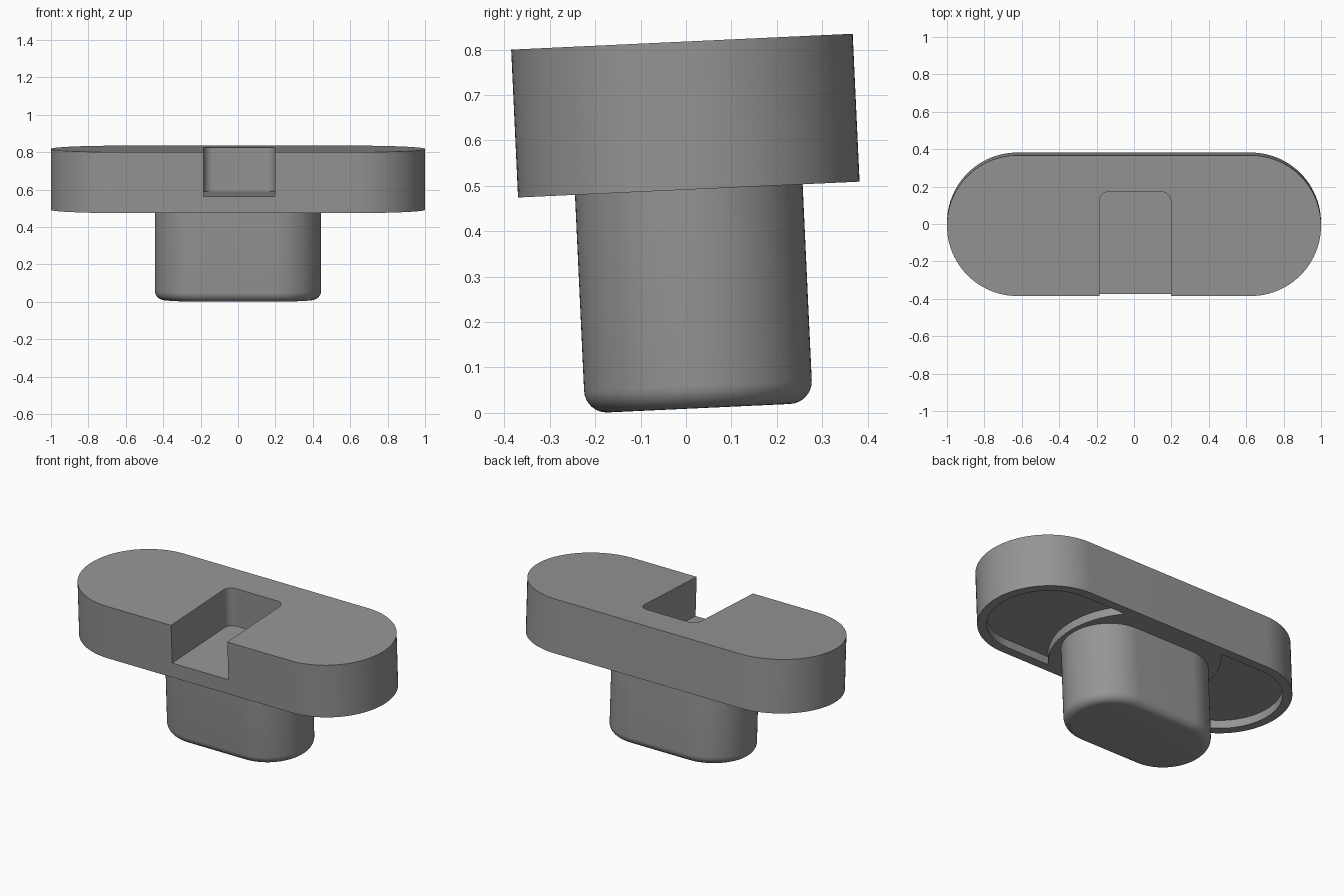
import bpy, bmesh, math
from mathutils import Matrix

if "Cube" in bpy.data.objects:
    bpy.data.objects.remove(bpy.data.objects["Cube"])

TILT = Matrix.Rotation(math.radians(2.66), 4, 'X')   # whole model leans slightly
CY = 0.029                                           # shared centre line before tilting

grey = bpy.data.materials.new("grey plastic")
grey.diffuse_color = (0.3, 0.3, 0.3, 1)
grey.use_nodes = True
grey.node_tree.nodes["Principled BSDF"].inputs["Base Color"].default_value = grey.diffuse_color


def rounded(hx, hy, r, cx=0.0, cy=CY, seg=24):
    """Rounded rectangle outline; a stadium when r equals hy, a circle when r equals both."""
    pts = []
    for k, (sx, sy) in enumerate([(1, 1), (-1, 1), (-1, -1), (1, -1)]):
        for i in range(seg + 1):
            a = math.pi / 2 * (k + i / seg)
            pts.append((cx + sx * (hx - r) + r * math.cos(a),
                        cy + sy * (hy - r) + r * math.sin(a)))
    return pts


def loft(name, rings):
    """Solid through a stack of (outline, height) rings, capped at both ends."""
    bm = bmesh.new()
    loops = [[bm.verts.new((x, y, z)) for x, y in pts] for pts, z in rings]
    for a, b in zip(loops, loops[1:]):
        n = len(a)
        for i in range(n):
            bm.faces.new((a[i], a[(i + 1) % n], b[(i + 1) % n], b[i]))
    bm.faces.new(loops[0][::-1])
    bm.faces.new(loops[-1])
    bmesh.ops.remove_doubles(bm, verts=bm.verts, dist=1e-5)
    bmesh.ops.recalc_face_normals(bm, faces=bm.faces)
    mesh = bpy.data.meshes.new(name)
    bm.to_mesh(mesh)
    bm.free()
    obj = bpy.data.objects.new(name, mesh)
    bpy.context.collection.objects.link(obj)
    mesh.materials.append(grey)
    return obj


def cut(target, cutter):
    """Subtract the cutter from the target and discard it."""
    mod = target.modifiers.new("cut", 'BOOLEAN')
    mod.operation, mod.solver, mod.object = 'DIFFERENCE', 'EXACT', cutter
    bpy.context.view_layer.objects.active = target
    bpy.ops.object.modifier_apply(modifier=mod.name)
    bpy.data.objects.remove(cutter)


# Stadium-shaped plate
outline = rounded(1.0, 0.3765, 0.3765)
plate = loft("plate", [(outline, 0.491), (outline, 0.817)])

# Notch open to the front, with rounded back corners
slot = rounded(0.191, 0.4, 0.05, cx=0.006, cy=-0.19, seg=8)
cut(plate, loft("notch_cutter", [(slot, 0.581), (slot, 1.0)]))

# Shallow underside pockets, interrupted by a round boss in the middle
inner = rounded(0.948, 0.3245, 0.3245)
disc = rounded(0.47, 0.47, 0.47)
pocket = loft("pocket_cutter", [(inner, 0.4), (inner, 0.541)])
cut(pocket, loft("boss_cutter", [(disc, 0.3), (disc, 0.7)]))
cut(plate, pocket)

# Stem with a rounded bottom edge
R, BOTTOM = 0.05, 0.009
rings = []
for i in range(9):
    a = math.pi / 2 * i / 8
    d = R * (1 - math.sin(a))
    rings.append((rounded(0.445 - d, 0.251 - d, 0.251 - d), BOTTOM + R * (1 - math.cos(a))))
rings.append((rounded(0.445, 0.251, 0.251), 0.5))
stem = loft("stem", rings)

# Tilt and shade
for obj in (plate, stem):
    obj.data.transform(TILT)
    bpy.ops.object.select_all(action='DESELECT')
    obj.select_set(True)
    bpy.context.view_layer.objects.active = obj
    bpy.ops.object.shade_smooth_by_angle(angle=math.radians(30))
